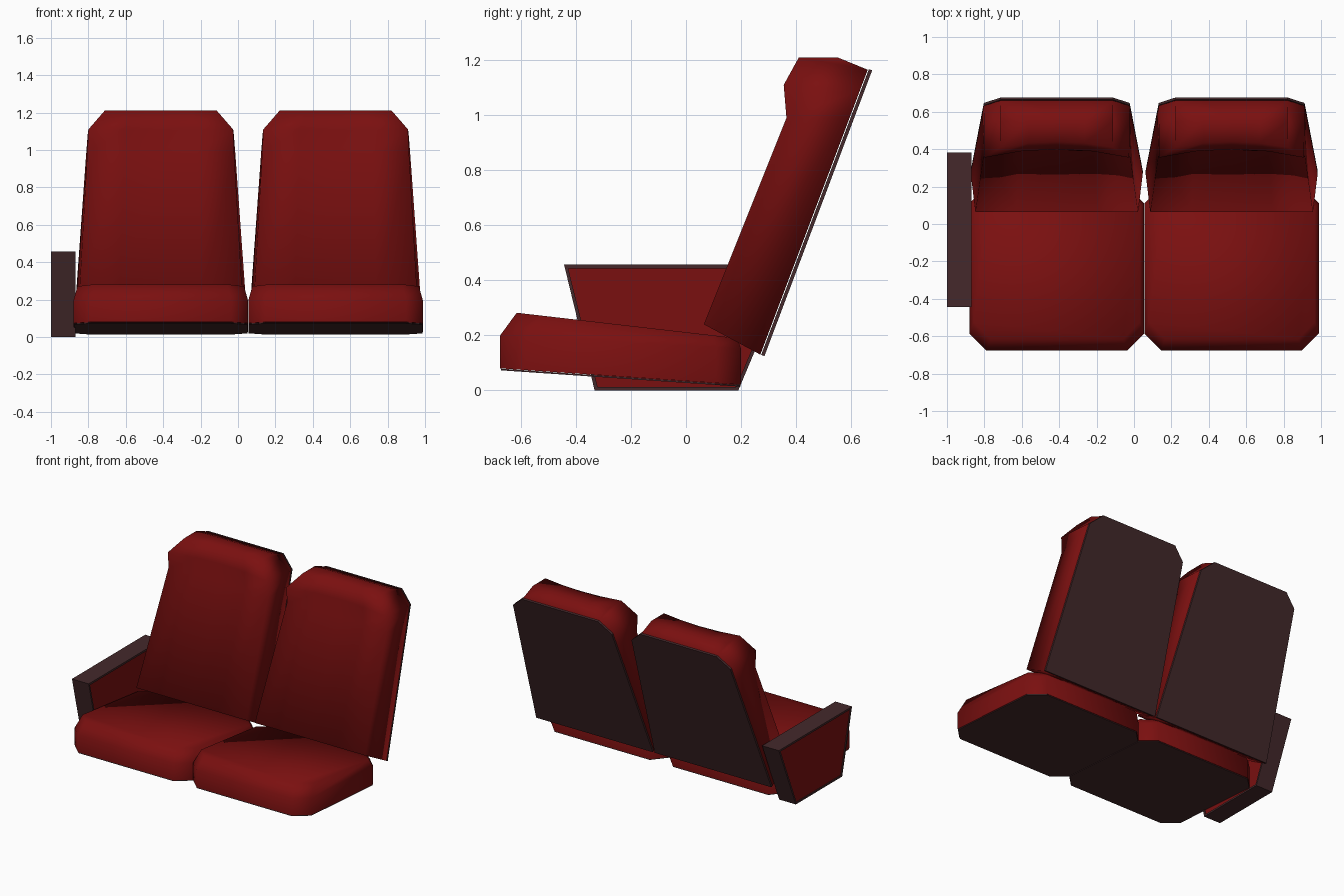
import bpy, bmesh, math

if "Cube" in bpy.data.objects:
    bpy.data.objects.remove(bpy.data.objects["Cube"])


def material(name, rgb):
    m = bpy.data.materials.new(name)
    m.diffuse_color = (*rgb, 1)
    m.use_nodes = True
    m.node_tree.nodes["Principled BSDF"].inputs["Base Color"].default_value = m.diffuse_color
    return m


RED = material("red upholstery", (0.195, 0.005, 0.005))
BROWN = material("dark brown plastic", (0.058, 0.022, 0.024))


def finish(name, bm, mat, smooth=None):
    bmesh.ops.remove_doubles(bm, verts=bm.verts, dist=1e-5)
    bmesh.ops.recalc_face_normals(bm, faces=bm.faces)
    me = bpy.data.meshes.new(name)
    bm.to_mesh(me)
    bm.free()
    me.materials.append(mat)
    ob = bpy.data.objects.new(name, me)
    bpy.context.collection.objects.link(ob)
    if smooth:
        bpy.ops.object.select_all(action='DESELECT')
        bpy.context.view_layer.objects.active = ob
        ob.select_set(True)
        bpy.ops.object.shade_smooth_by_angle(angle=math.radians(smooth))
    return ob


def loft(name, rings, mat, smooth=None, closed=False):
    """Bridge equal-sized point rings; cap the ends unless the loft is closed."""
    bm = bmesh.new()
    vs = [[bm.verts.new(p) for p in r] for r in rings]
    n = len(rings[0])
    pairs = list(zip(vs, vs[1:])) + ([(vs[-1], vs[0])] if closed else [])
    for a, b in pairs:
        for i in range(n):
            j = (i + 1) % n
            bm.faces.new((a[i], a[j], b[j], b[i]))
    if not closed:
        bm.faces.new(vs[0])
        bm.faces.new(vs[-1])
    return finish(name, bm, mat, smooth)


def octagon(cx, hw, y0, y1, c, zf):
    """Rectangle with cut corners, height given by a function of y."""
    pts = [(-hw + c, y0), (hw - c, y0), (hw, y0 + c), (hw, y1 - c),
           (hw - c, y1), (-hw + c, y1), (-hw, y1 - c), (-hw, y0 + c)]
    return [(cx + x, y, zf(y)) for x, y in pts]


def bottom_z(y):
    return 0.08 - 0.068 * (y + 0.675)


def rear_y(z):
    return 0.27 + 0.377 * (z - 0.13)


STEPS = (-1, -0.5, 0, 0.5, 1)
# backrest rows: front y, front z, front half width, hollow, rear z, rear half width
ROWS = [(0.065, 0.24, 0.435, 0.0, 0.13, 0.46),
        (0.365, 0.99, 0.392, 0.03, 0.99, 0.398),
        (0.355, 1.11, 0.387, 0.045, 1.09, 0.39),
        (0.41, 1.21, 0.30, 0.03, 1.165, 0.30),
        (0.55, 1.21, 0.30, 0.0, 1.165, 0.30)]

for side, cx in (("left", -0.413), ("right", 0.522)):
    # seat cushion with cut corners and a bevelled top
    loft(side + "_seat_cushion", [
        octagon(cx, 0.467, -0.675, 0.20, 0.09, bottom_z),
        octagon(cx, 0.467, -0.675, 0.20, 0.09, lambda y: 0.20 - 0.055 * (y + 0.675)),
        octagon(cx, 0.445, -0.615, 0.185, 0.09, lambda y: 0.282 - 0.115 * (y + 0.615)),
    ], RED, 75)
    # dark plate under the cushion
    loft(side + "_seat_base", [
        octagon(cx, 0.465, -0.673, 0.198, 0.09, lambda y: bottom_z(y) - 0.001),
        octagon(cx, 0.465, -0.673, 0.198, 0.09, lambda y: bottom_z(y) - 0.007),
    ], BROWN)
    # reclined backrest with a hollowed headrest
    rings = []
    for fy, fz, fw, hollow, rz, rw in ROWS:
        front = [(cx + s * fw, fy + hollow * (1 - s * s), fz) for s in STEPS]
        rear = [(cx + s * rw, rear_y(rz), rz) for s in reversed(STEPS)]
        rings.append(front + rear)
    loft(side + "_backrest", rings, RED, 95)
    # dark shell on the rear of the backrest
    outline = [(-0.46, 0.13), (0.46, 0.13), (0.39, 1.09),
               (0.30, 1.168), (-0.30, 1.168), (-0.39, 1.09)]
    loft(side + "_back_shell", [
        [(cx + x, rear_y(z) + d, z - 0.35 * d) for x, z in outline] for d in (0.003, 0.015)
    ], BROWN)

# armrest: red panel framed by a dark rim
OUTER = [(-0.443, 0.457), (0.382, 0.457), (0.19, 0.0), (-0.332, 0.0)]
INNER = [(-0.428, 0.443), (0.362, 0.443), (0.182, 0.012), (-0.321, 0.012)]


def side_ring(profile, x):
    return [(x, y, z) for y, z in profile]


loft("armrest_panel", [side_ring(INNER, -0.994), side_ring(INNER, -0.874)], RED)
loft("armrest_rim", [side_ring(OUTER, -1.0), side_ring(OUTER, -0.868),
                     side_ring(INNER, -0.868), side_ring(INNER, -1.0)], BROWN, closed=True)
